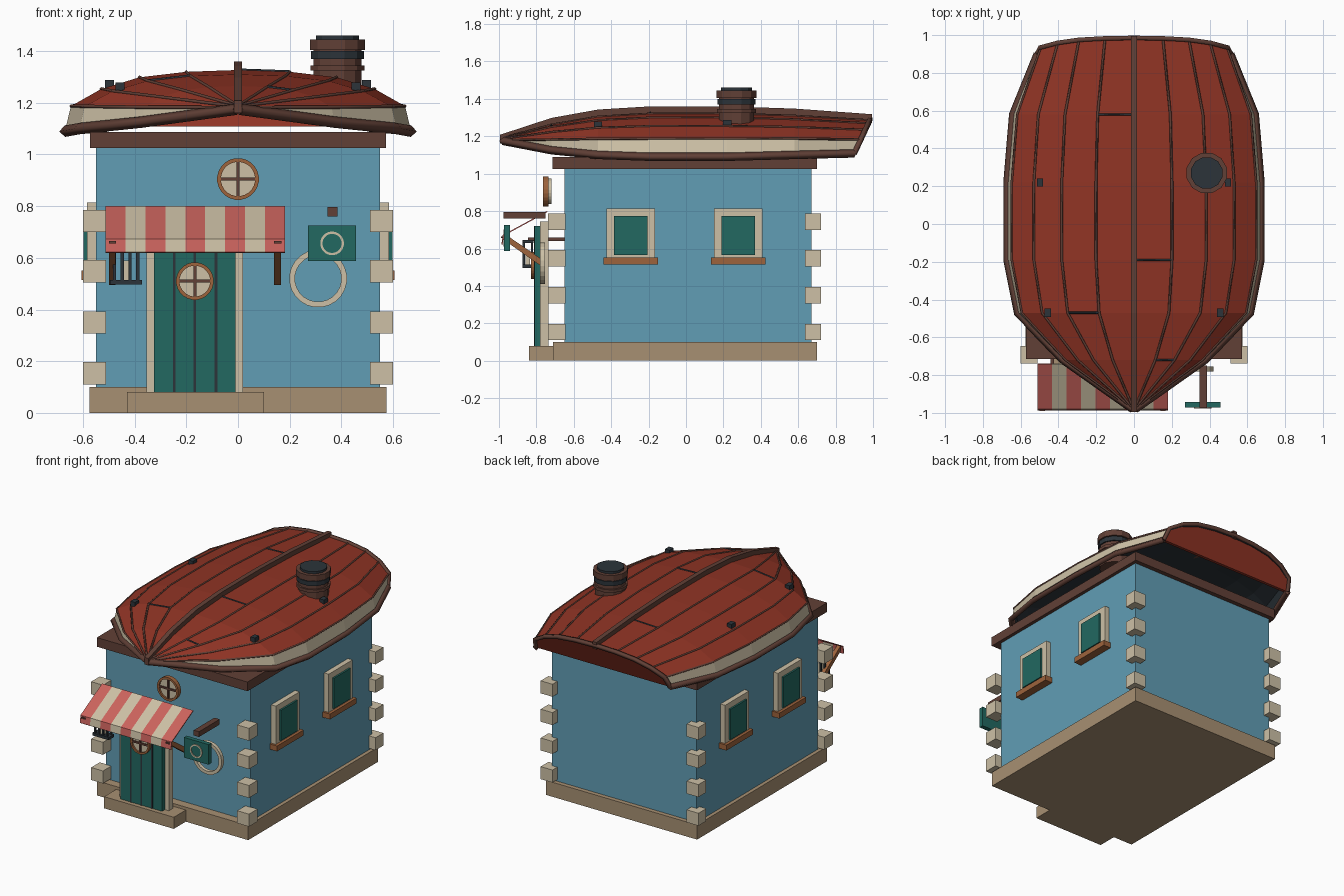
import bpy, bmesh, math
from mathutils import Vector

if "Cube" in bpy.data.objects:
    bpy.data.objects.remove(bpy.data.objects["Cube"], do_unlink=True)


def material(name, r, g, b):
    m = bpy.data.materials.new(name)
    m.use_nodes = True
    m.diffuse_color = (r, g, b, 1)
    m.node_tree.nodes["Principled BSDF"].inputs["Base Color"].default_value = (r, g, b, 1)
    return m


BLUE = material("wall blue", .12, .34, .46)
RED = material("roof red", .28, .034, .018)
CREAM = material("cream stone", .61, .53, .38)
BROWN = material("dark timber", .12, .051, .037)
TAN = material("tan stone", .39, .28, .17)
TEAL = material("teal paint", .016, .14, .12)
STRIPE = material("awning red", .6, .125, .11)
IRON = material("charcoal iron", .025, .034, .042)
WOOD = material("warm wood", .34, .125, .045)


def build(name, verts, faces, *mats, fix=True):
    me = bpy.data.meshes.new(name)
    me.from_pydata(verts, [], faces)
    if fix:
        bm = bmesh.new()
        bm.from_mesh(me)
        bmesh.ops.recalc_face_normals(bm, faces=bm.faces)
        bm.to_mesh(me)
        bm.free()
    for m in mats:
        me.materials.append(m)
    ob = bpy.data.objects.new(name, me)
    bpy.context.collection.objects.link(ob)
    return ob


def prism(name, mat, profile, x0, x1):
    """Extrude a (y, z) outline along x."""
    n = len(profile)
    verts = [(x, y, z) for x in (x0, x1) for y, z in profile]
    faces = [tuple(range(n)), tuple(range(n, 2 * n))]
    faces += [(k, (k + 1) % n, n + (k + 1) % n, n + k) for k in range(n)]
    return build(name, verts, faces, mat)


def box(name, mat, x0, x1, y0, y1, z0, z1):
    return prism(name, mat, [(y0, z0), (y1, z0), (y1, z1), (y0, z1)], x0, x1)


def lathe(name, mat, profile, centre, axis="z", n=24, loop=False):
    """Turn a (radius, height) profile around an axis; loop makes a ring."""
    c, k, verts, faces = Vector(centre), len(profile), [], []
    for s in range(n):
        a = math.tau * (s + .5) / n
        for r, h in profile:
            p = (r * math.cos(a), r * math.sin(a), h)
            verts.append(c + Vector(p if axis == "z" else (p[0], h, p[1])))
    for s in range(n):
        t = (s + 1) % n
        for j in range(k if loop else k - 1):
            i = (j + 1) % k
            faces.append((s * k + j, s * k + i, t * k + i, t * k + j))
    if not loop:
        faces += [tuple(s * k + e for s in range(n)) for e in (0, k - 1)]
    return build(name, verts, faces, mat)


def ring(name, mat, centre, outer, inner, depth):
    prof = [(outer, 0), (outer, depth), (inner, depth), (inner, 0)]
    return lathe(name, mat, prof, centre, "y", loop=True)


def tube(name, mat, points, radius):
    cu = bpy.data.curves.new(name, "CURVE")
    cu.dimensions = "3D"
    cu.bevel_depth, cu.bevel_resolution, cu.use_fill_caps = radius, 0, True
    sp = cu.splines.new("POLY")
    sp.points.add(len(points) - 1)
    for p, co in zip(sp.points, points):
        p.co = (*co, 1)
    cu.materials.append(mat)
    ob = bpy.data.objects.new(name, cu)
    bpy.context.collection.objects.link(ob)
    return ob


# Body
box("walls", BLUE, -.55, .55, -.65, .67, .02, 1.04)
box("plinth", TAN, -.575, .575, -.71, .70, 0, .10)
box("door_step", TAN, -.43, .10, -.84, -.70, 0, .08)
box("eave_band", BROWN, -.573, .573, -.715, .70, 1.025, 1.088)
for sx in (-1, 1):
    xa, xb = sorted((sx * .51, sx * .60))
    for y0, y1 in ((-.738, -.645), (.637, .722)):
        for z in (.11, .307, .505, .70):
            box("corner_stone", CREAM, xa, xb, y0, y1, z, z + .086)
    # Side windows
    for yc in (-.295, .28):
        def slab(name, mat, depth, half, z0, z1):
            a, b = sorted((sx * .54, sx * depth))
            box(name, mat, a, b, yc - half, yc + half, z0, z1)
        slab("window_frame", CREAM, .585, .13, .55, .815)
        slab("window_pane", TEAL, .597, .09, .565, .775)
        slab("window_sill", WOOD, .605, .145, .515, .552)

# Upturned boat roof: stations of y, half width, rim height, ridge height
STATIONS = [(-.98, .006, 1.175, 1.19), (-.72, .375, 1.125, 1.265), (-.47, .615, 1.10, 1.31),
            (-.19, .67, 1.09, 1.327), (.22, .67, 1.09, 1.327), (.58, .64, 1.10, 1.315),
            (.90, .51, 1.108, 1.29)]
SECTION = [(1, 0), (.965, .41), (.79, .69), (.57, .88), (.3, .97), (0, 1)]
SECTION = [(-u, v) for u, v in SECTION] + [(u, v) for u, v in SECTION[-2::-1]]
NJ = len(SECTION)


def hull(i, j, lift=0):
    y, w, low, high = STATIONS[i]
    u, v = SECTION[j]
    slant = .085 * v if i == len(STATIONS) - 1 else 0
    return (u * w, y + slant, low + v * (high - low) + lift)


rows = range(len(STATIONS))
verts = [hull(i, j) for i in rows for j in range(NJ)]
faces = [(i * NJ + j, i * NJ + j + 1, (i + 1) * NJ + j + 1, (i + 1) * NJ + j)
         for i in rows[:-1] for j in range(NJ - 1)]
roof = build("roof_hull", verts, faces, RED, CREAM, IRON, fix=False)
for k, p in enumerate(roof.data.polygons):
    p.material_index = 1 if k % (NJ - 1) in (0, NJ - 2) else 0
sol = roof.modifiers.new("shell", "SOLIDIFY")
sol.thickness, sol.offset, sol.material_offset, sol.material_offset_rim = .015, -1, 2, 2

# Stern board, rims, keel and plank seams
end = [Vector(hull(rows[-1], j)) for j in range(NJ)]
back = [p - Vector((0, .02, 0)) for p in end]
build("stern_board", end + back, [tuple(range(NJ)), tuple(range(NJ, 2 * NJ))] +
      [(j, (j + 1) % NJ, NJ + (j + 1) % NJ, NJ + j) for j in range(NJ)], RED)
tube("stern_rim", BROWN, end, .016)
for j in (0, NJ - 1):
    tube("gunwale", BROWN, [hull(i, j) for i in rows], .022)
mid = NJ // 2
ridge = [hull(i, mid)[1:] for i in rows]
ridge[0], ridge[-1] = (-.995, 1.175), (.995, 1.285)
prism("keel", BROWN, [(y, z - .015) for y, z in ridge] +
      [(y, z + .033) for y, z in reversed(ridge)], -.016, .016)
for j in (1, 2, 3, 4, 6, 7, 8, 9):
    tube("plank_seam", BROWN, [hull(i, j) for i in rows], .007)
for i, j in ((5, 4), (3, 5), (2, 3), (1, 6)):
    tube("butt_seam", IRON, [hull(i, j), hull(i, j + 1)], .006)
for i in (2, 4):
    for j in (2, 8):
        x, y, z = hull(i, j)
        x *= .94
        box("roof_cleat", IRON, x - .017, x + .017, y - .022, y + .022, z, z + .034)

# Chimney
POT = (.385, .27, 0)
for name, mat, r, z0, z1 in (("chimney_stack", BROWN, .097, 1.22, 1.41),
                             ("chimney_collar", BROWN, .108, 1.325, 1.345),
                             ("chimney_band", IRON, .106, 1.37, 1.40),
                             ("chimney_crown", BROWN, .11, 1.405, 1.445),
                             ("chimney_cap", IRON, .086, 1.44, 1.46)):
    lathe(name, mat, [(r, z0), (r, z1)], POT, n=12)

# Door
box("door", TEAL, -.325, -.01, -.81, -.77, .08, .72)
for x in (-.247, -.167, -.085):
    box("door_groove", IRON, x - .005, x + .005, -.814, -.808, .08, .72)
for x in (-.355, -.01):
    box("door_jamb", CREAM, x, x + .03, -.78, -.735, .08, .74)
box("door_lintel", CREAM, -.355, .02, -.78, -.735, .71, .745)


# Round windows
def porthole(name, x, y, z, r):
    ring(name + "_ring", WOOD, (x, y, z), r, r * .82, .03)
    lathe(name + "_pane", CREAM, [(r * .85, .012), (r * .85, .045)], (x, y, z), "y")
    for a, b in ((r * .85, .006), (.006, r * .85)):
        box(name + "_bar", BROWN, x - a, x + a, y + .003, y + .014, z - b, z + b)


porthole("gable_window", 0, -.765, .905, .081)
porthole("door_window", -.167, -.83, .51, .073)

# Wall wreath
ring("wall_wreath", CREAM, (.31, -.78, .52), .112, .09, .025)

# Striped awning
EDGE = [(-.745, .80), (-.98, .672), (-.987, .622)]
under = [(y + .006, z - .004) for y, z in reversed(EDGE)]
for k in range(9):
    x = -.512 + k * .077
    prism("awning_stripe", (STRIPE, CREAM)[k % 2], EDGE + under, x, x + .077)
for x in (-.50, .14):
    prism("awning_arm", WOOD, [(-.76, .495), (-.76, .535), (-.965, .675), (-.965, .64)], x, x + .026)
    box("awning_pin", BROWN, x, x + .028, -.99, -.975, .655, .665)

# Hanging sign
box("sign_beam", BROWN, .346, .386, -.975, -.75, .76, .796)
box("sign_board", TEAL, .27, .457, -.972, -.942, .587, .725)
ring("sign_ring", CREAM, (.364, -.977, .656), .046, .037, .008)

# Lantern
LX, LY = -.433, -.845
for z0, z1 in ((.497, .515), (.63, .645)):
    box("lantern_plate", IRON, LX - .062, LX + .062, LY - .03, LY + .03, z0, z1)
for dx in (-.045, -.015, .015, .045):
    for dy in (-.022, .022):
        box("lantern_bar", IRON, LX + dx - .006, LX + dx + .006,
            LY + dy - .006, LY + dy + .006, .51, .635)
box("lantern_candle", CREAM, LX - .012, LX + .012, LY - .012, LY + .012, .51, .59)
box("lantern_bracket", BROWN, LX - .01, LX + .01, LY, -.65, .64, .66)
